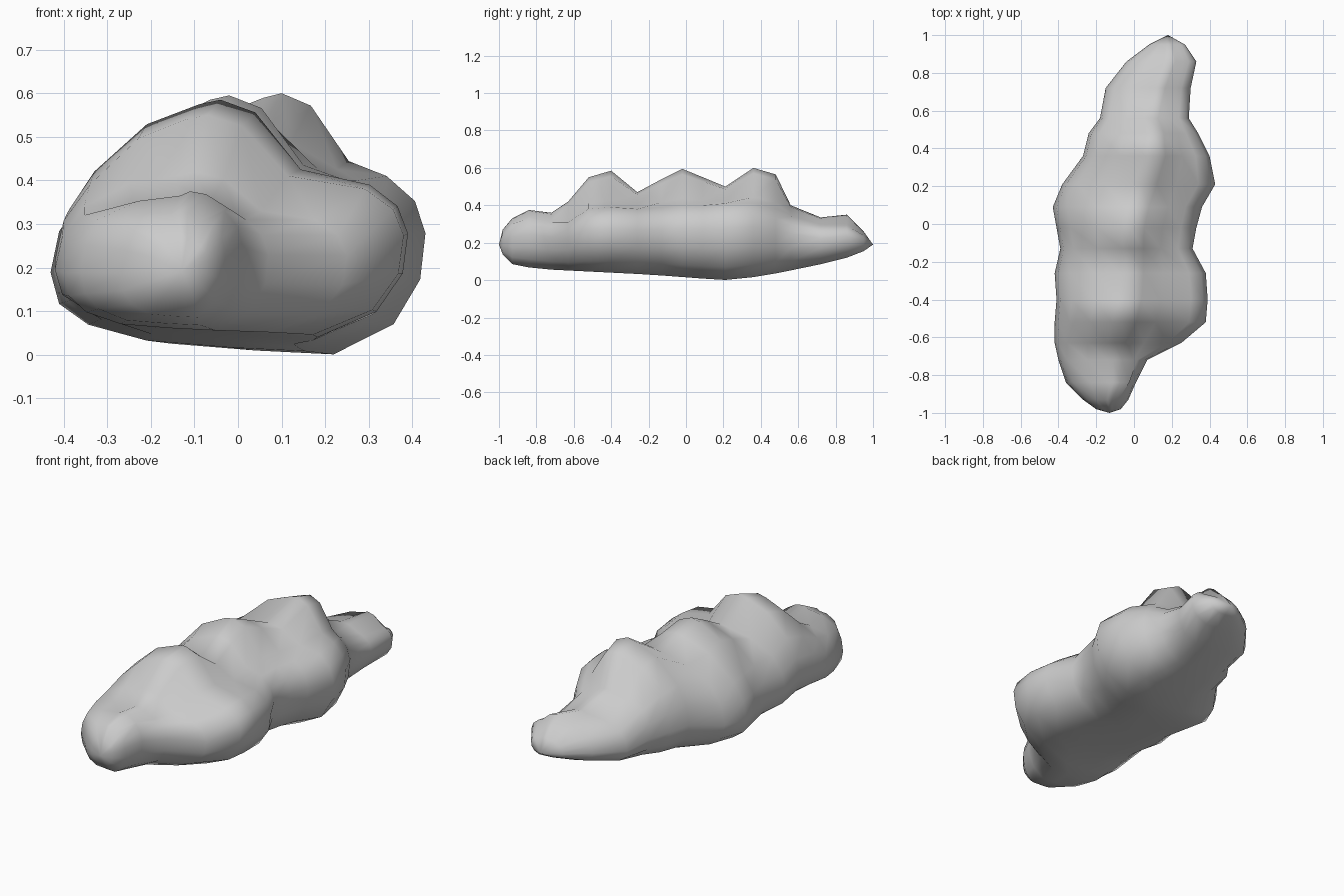
import bpy, bmesh

# Sections along the rock: y, left x, right x, peak x, peak z, left shoulder z, right shoulder z
SECTIONS = [
    (-0.98, -0.20, -0.07, -0.13, 0.27, 0.25, 0.25),
    (-0.93, -0.27, -0.03, -0.14, 0.33, 0.29, 0.30),
    (-0.84, -0.36, 0.01, -0.11, 0.375, 0.31, 0.33),
    (-0.72, -0.40, 0.07, -0.11, 0.36, 0.32, 0.31),
    (-0.63, -0.42, 0.25, -0.10, 0.42, 0.34, 0.31),
    (-0.52, -0.42, 0.38, -0.07, 0.55, 0.39, 0.38),
    (-0.40, -0.41, 0.39, -0.04, 0.585, 0.42, 0.39),
    (-0.26, -0.42, 0.38, -0.03, 0.47, 0.38, 0.38),
    (-0.13, -0.39, 0.31, -0.02, 0.54, 0.37, 0.39),
    (-0.02, -0.41, 0.33, -0.02, 0.595, 0.37, 0.40),
    (0.09, -0.43, 0.36, 0.00, 0.55, 0.37, 0.40),
    (0.21, -0.38, 0.43, 0.04, 0.50, 0.38, 0.41),
    (0.36, -0.27, 0.40, 0.10, 0.60, 0.42, 0.41),
    (0.48, -0.24, 0.34, 0.10, 0.565, 0.40, 0.38),
    (0.56, -0.18, 0.29, 0.08, 0.40, 0.34, 0.34),
    (0.72, -0.15, 0.30, 0.12, 0.335, 0.28, 0.29),
    (0.86, -0.04, 0.33, 0.18, 0.35, 0.27, 0.29),
    (0.95, 0.08, 0.27, 0.18, 0.26, 0.23, 0.24),
]
# Underside height along y
BASE = [(-1.0, 0.17), (-0.95, 0.09), (-0.8, 0.06), (-0.2, 0.03), (0.2, 0.0),
        (0.4, 0.02), (0.7, 0.08), (0.9, 0.13), (1.0, 0.18)]


def base_height(y):
    for (a, za), (b, zb) in zip(BASE, BASE[1:]):
        if y <= b:
            return za + (zb - za) * (y - a) / (b - a)
    return BASE[-1][1]


def ring(y, xl, xr, xp, zt, zl, zr):
    w, zb = xr - xl, base_height(y)
    tilt = 0.035 * min(1, w / 0.8)

    def lx(f): return xl + f * w
    def lz(f, top): return zb + f * (top - zb)
    ls, pk = (lx(0.10), zl), (xp - 0.06 * w, zt - 0.01)
    pts = [
        (lx(0.985), lz(0.42, zr)), (lx(1.0), lz(0.68, zr)),
        (lx(0.97), lz(0.86, zr)), (lx(0.89), zr),
        (xp + 0.23 * w, zr + 0.18 * (zt - zr)),
        (xp + 0.10 * w, zt - 0.15 * (zt - zr)), (xp, zt), pk,
        ((ls[0] + pk[0]) / 2, zl + 0.66 * (zt - zl)), ls,
        (lx(0.025), lz(0.76, zl)), (lx(0.0), lz(0.5, zl)),
        (lx(0.025), lz(0.30, zl)), (lx(0.11), lz(0.12, zl) + tilt * 0.5),
        (lx(0.28), zb + tilt * 0.7), (lx(0.52), zb + tilt * 0.25),
        (lx(0.74), zb), (lx(0.91), lz(0.17, zr)),
    ]
    return [(x, y, z) for x, z in pts]


# Loft the sections and close both ends to a tip
bm = bmesh.new()
rings = [[bm.verts.new(p) for p in ring(*s)] for s in SECTIONS]
n = len(rings[0])
for a, b in zip(rings, rings[1:]):
    for i in range(n):
        j = (i + 1) % n
        bm.faces.new((a[i], a[j], b[j], b[i]))
for loop, tip in ((rings[0], (-0.13, -1.0, 0.19)), (rings[-1], (0.18, 1.0, 0.19))):
    v = bm.verts.new(tip)
    for i in range(n):
        bm.faces.new((loop[i], loop[(i + 1) % n], v))
bmesh.ops.recalc_face_normals(bm, faces=bm.faces)
mesh = bpy.data.meshes.new("rock")
bm.to_mesh(mesh)
bm.free()
rock = bpy.data.objects.new("rock", mesh)
bpy.context.collection.objects.link(rock)
for p in mesh.polygons:
    p.use_smooth = True
